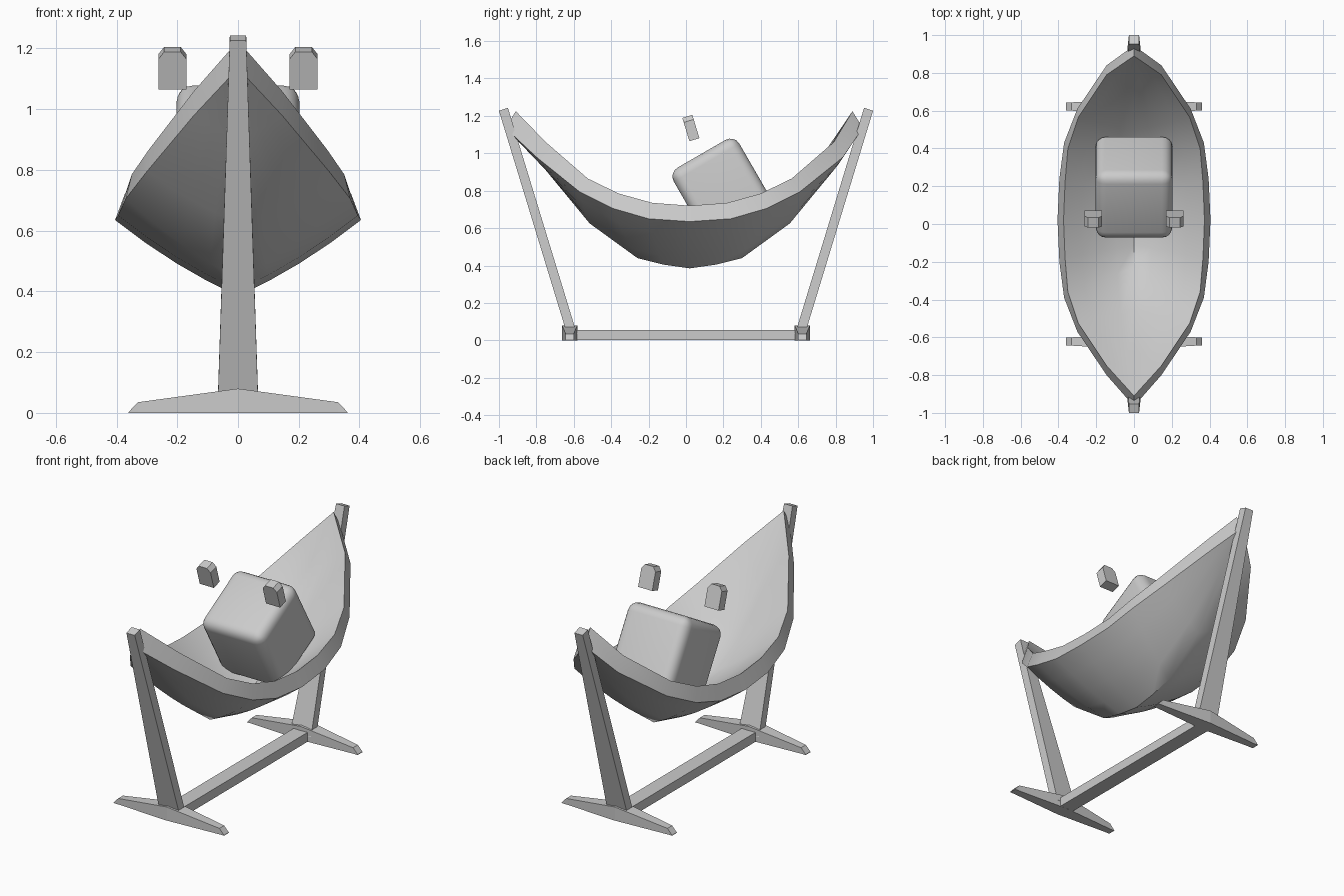
import bpy, bmesh
from math import radians, sin, cos
from mathutils import Matrix, Vector

if "Cube" in bpy.data.objects:
    bpy.data.objects.remove(bpy.data.objects["Cube"], do_unlink=True)

grey = bpy.data.materials.new("plain grey")
grey.use_nodes = True
COLOUR = (0.6, 0.6, 0.6, 1)
grey.diffuse_color = COLOUR
grey.node_tree.nodes["Principled BSDF"].inputs["Base Color"].default_value = COLOUR


def finish(name, bm, smooth=None, matrix=None):
    if matrix:
        bmesh.ops.transform(bm, matrix=matrix, verts=bm.verts)
    bmesh.ops.remove_doubles(bm, verts=bm.verts, dist=0.0005)
    bmesh.ops.recalc_face_normals(bm, faces=bm.faces)
    mesh = bpy.data.meshes.new(name)
    bm.to_mesh(mesh)
    bm.free()
    obj = bpy.data.objects.new(name, mesh)
    bpy.context.collection.objects.link(obj)
    mesh.materials.append(grey)
    if smooth:
        bpy.ops.object.select_all(action='DESELECT')
        obj.select_set(True)
        bpy.context.view_layer.objects.active = obj
        bpy.ops.object.shade_smooth_by_angle(angle=radians(smooth))
    return obj


def loft(bm, rings, closed=True):
    """Skin between point rings; closed rings also get end caps."""
    rows = [[bm.verts.new(p) for p in ring] for ring in rings]
    n = len(rows[0])
    for a, b in zip(rows, rows[1:]):
        for i in range(n if closed else n - 1):
            j = (i + 1) % n
            bm.faces.new((a[i], a[j], b[j], b[i]))
    if closed:
        bm.faces.new(rows[0])
        bm.faces.new(rows[-1])
    return rows


# Hammock: outer and inner skins, as (rim x, rim y, rim z, keel y, keel z) per station
OUTER = [(.405, 0, .635, 0, .385), (.395, .22, .65, .14, .405), (.37, .41, .705, .28, .44),
         (.30, .59, .795, .535, .625), (.145, .82, .98, .76, .90), (0, .955, 1.135, .955, 1.135)]
INNER = [(.373, 0, .72, 0, .475), (.365, .20, .735, .13, .49), (.35, .38, .785, .25, .53),
         (.295, .545, .865, .47, .70), (.145, .77, 1.06, .69, .96), (0, .90, 1.225, .90, 1.225)]


def section(station, side):
    w, ry, rz, ky, kz = station
    shift = .02 if w else -.01
    ring = []
    for k in range(-4, 5):
        t = abs(k) / 4
        lift = .72 * t + .28 * t * t
        x = w * t * (1 if k > 0 else -1)
        ring.append((x, side * (ky + (ry - ky) * t) + shift, kz + (rz - kz) * lift))
    return ring


def skin(stations):
    return ([section(s, -1) for s in reversed(stations)] +
            [section(s, 1) for s in stations[1:]])


bm = bmesh.new()
outer = loft(bm, skin(OUTER), closed=False)
inner = loft(bm, skin(INNER), closed=False)
for r in range(len(outer) - 1):
    for c in (0, -1):
        bm.faces.new((outer[r][c], outer[r + 1][c], inner[r + 1][c], inner[r][c]))
bmesh.ops.dissolve_degenerate(bm, dist=0.0005, edges=bm.edges)
finish("hammock_shell", bm, smooth=45)

# Stand: leaning tapered posts and tapered feet at each end
for side, end in ((-1, "front"), (1, "back")):
    bm = bmesh.new()
    rings = []
    for y, z, half in ((.607, .025, .067), (.976, 1.235, .027)):
        rings.append([(sx * half, side * (y + sy * .024), z - sy * .008)
                      for sx, sy in ((-1, -1), (1, -1), (1, 1), (-1, 1))])
    loft(bm, rings)
    finish(end + "_post", bm)

    bm = bmesh.new()
    rings = []
    for x, h, d in ((-.36, .003, .022), (-.33, .035, .022), (0, .08, .041),
                    (.33, .035, .022), (.36, .003, .022)):
        rings.append([(x, side * .622 - d, 0), (x, side * .622 + d, 0),
                      (x, side * .622 + d, h), (x, side * .622 - d, h)])
    loft(bm, rings)
    finish(end + "_foot", bm)

# Ground beam joining the feet
bm = bmesh.new()
bmesh.ops.create_cube(bm, size=1, matrix=Matrix.Translation((0, 0, .028)) @
                      Matrix.Diagonal((.09, 1.2, .055, 1)))
finish("ground_beam", bm)

# Cushion block: rounded except around its hidden base
bm = bmesh.new()
bmesh.ops.create_cube(bm, size=.405)
edges = [e for e in bm.edges if max(v.co.z for v in e.verts) > 0]
bmesh.ops.bevel(bm, geom=edges, offset=.055, segments=4, profile=.5, affect='EDGES')
tilt = Matrix.Translation((0, .184, .822)) @ Matrix.Rotation(radians(30), 4, 'X')
finish("cushion_block", bm, smooth=80, matrix=tilt)

# Two small floating tabs with clipped top corners
for side, name in ((1, "left_tab"), (-1, "right_tab")):
    bm = bmesh.new()
    profile = [(-.046, -.065), (.046, -.065), (.046, .04), (.027, .065),
               (-.027, .065), (-.046, .04)]
    loft(bm, [[(x, y, z) for x, z in profile] for y in (-.028, .028)])
    place = Matrix.Translation((side * .216, .026, 1.135)) @ Matrix.Rotation(radians(17), 4, 'X')
    finish(name, bm, matrix=place)
